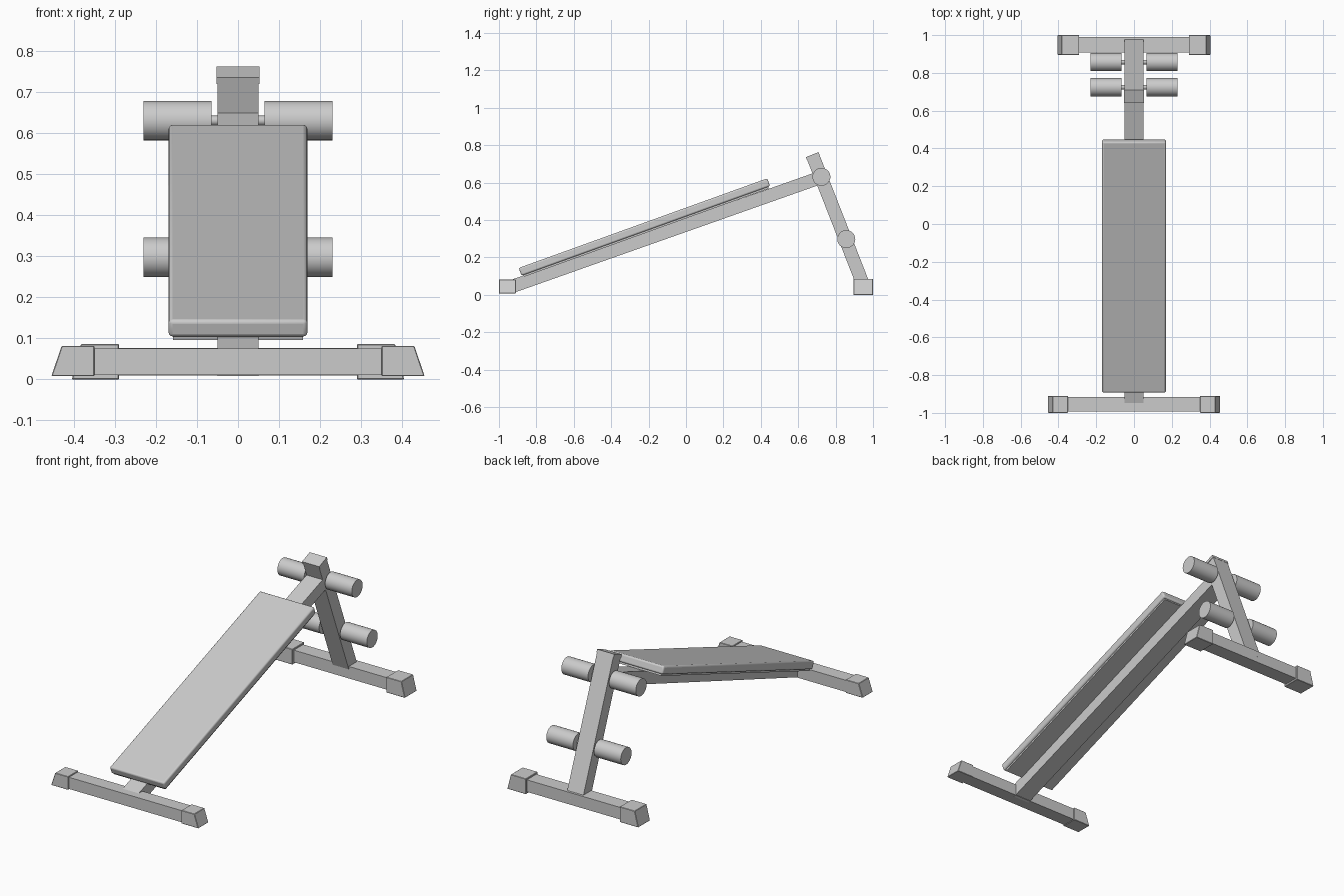
import bpy, bmesh, math
from mathutils import Matrix, Vector

if "Cube" in bpy.data.objects:
    bpy.data.objects.remove(bpy.data.objects["Cube"], do_unlink=True)

grey = bpy.data.materials.new("light_grey")
grey.use_nodes = True
COLOUR = (0.6, 0.6, 0.6, 1)
grey.diffuse_color = COLOUR
grey.node_tree.nodes["Principled BSDF"].inputs["Base Color"].default_value = COLOUR


def finish(name, bm, bevel=0, segments=2, smooth=False):
    bmesh.ops.recalc_face_normals(bm, faces=bm.faces)
    mesh = bpy.data.meshes.new(name)
    bm.to_mesh(mesh)
    bm.free()
    mesh.materials.append(grey)
    ob = bpy.data.objects.new(name, mesh)
    bpy.context.collection.objects.link(ob)
    if bevel:
        mod = ob.modifiers.new("soft_edges", 'BEVEL')
        mod.width, mod.segments = bevel, segments
    if smooth:
        bpy.ops.object.select_all(action='DESELECT')
        ob.select_set(True)
        bpy.context.view_layer.objects.active = ob
        bpy.ops.object.shade_smooth_by_angle(angle=math.radians(35))
    return ob


def box(name, lo, hi, **kw):
    lo, hi = Vector(lo), Vector(hi)
    bm = bmesh.new()
    m = Matrix.Translation((lo + hi) / 2) @ Matrix.Diagonal((*(hi - lo), 1))
    bmesh.ops.create_cube(bm, size=1, matrix=m)
    return finish(name, bm, **kw)


def sloped_box(name, start, end, half_width, low, high, **kw):
    """Box running from start to end in the yz plane; low/high are offsets across it."""
    (y0, z0), (y1, z1) = start, end
    ob = box(name, (-half_width, 0, low),
             (half_width, math.hypot(y1 - y0, z1 - z0), high), **kw)
    ob.location = (0, y0, z0)
    ob.rotation_euler.x = math.atan2(z1 - z0, y1 - y0)
    return ob


def cylinder(name, x0, x1, y, z, radius, sides=32):
    bm = bmesh.new()
    m = Matrix.Translation(((x0 + x1) / 2, y, z)) @ Matrix.Rotation(math.pi / 2, 4, 'Y')
    bmesh.ops.create_cone(bm, cap_ends=True, segments=sides, radius1=radius,
                          radius2=radius, depth=x1 - x0, matrix=m)
    return finish(name, bm, smooth=True)


def foot_cap(name, side, inner, top, bottom, y0, y1, z0, z1):
    """End cap with a slanted outer face."""
    bm = bmesh.new()
    profile = [(inner, z0), (bottom, z0), (top, z1), (inner, z1)]
    face = bm.faces.new([bm.verts.new((side * x, y0, z)) for x, z in profile])
    new = bmesh.ops.extrude_face_region(bm, geom=[face])["geom"]
    bmesh.ops.translate(bm, vec=(0, y1 - y0, 0),
                        verts=[v for v in new if isinstance(v, bmesh.types.BMVert)])
    finish(name, bm, bevel=0.002, segments=1)


# Cross feet and their caps
box("front_foot", (-0.38, -0.992, 0.011), (0.38, -0.915, 0.076))
box("rear_foot", (-0.33, 0.907, 0.01), (0.33, 0.99, 0.077))
for side, label in ((1, "left"), (-1, "right")):
    foot_cap("front_cap_" + label, side, 0.35, 0.43, 0.455, -1.0, -0.91, 0.008, 0.082)
    foot_cap("rear_cap_" + label, side, 0.29, 0.383, 0.405, 0.895, 1.0, 0, 0.086)

# Sloping main beam and leaning rear post
sloped_box("main_beam", (-0.93, 0.008), (0.735, 0.596), 0.05, 0, 0.07)
POST_TOP, POST_BASE = Vector((0.675, 0.75)), Vector((0.957, 0.03))
sloped_box("rear_post", POST_TOP, POST_BASE, 0.05, -0.0355, 0.0355)
cap_end = POST_TOP + (POST_BASE - POST_TOP).normalized() * 0.017
sloped_box("post_cap", POST_TOP, cap_end, 0.053, -0.0365, 0.0365)

# Padded backrest on a thin board
PAD_LOW, PAD_HIGH = (-0.877, 0.096), (0.452, 0.575)
sloped_box("pad_board", (-0.867, 0.0995), (0.442, 0.5715), 0.158, -0.003, 0.01)
sloped_box("pad", PAD_LOW, PAD_HIGH, 0.169, 0.007, 0.051,
           bevel=0.009, segments=3, smooth=True)

# Foam rollers on axles through the post
for level, y, z in (("upper", 0.724, 0.631), ("lower", 0.857, 0.298)):
    cylinder(level + "_axle", -0.2, 0.2, y, z, 0.012, 16)
    for side, label in ((1, "left"), (-1, "right")):
        x0, x1 = sorted((side * 0.065, side * 0.23))
        cylinder(level + "_roller_" + label, x0, x1, y, z, 0.048)
